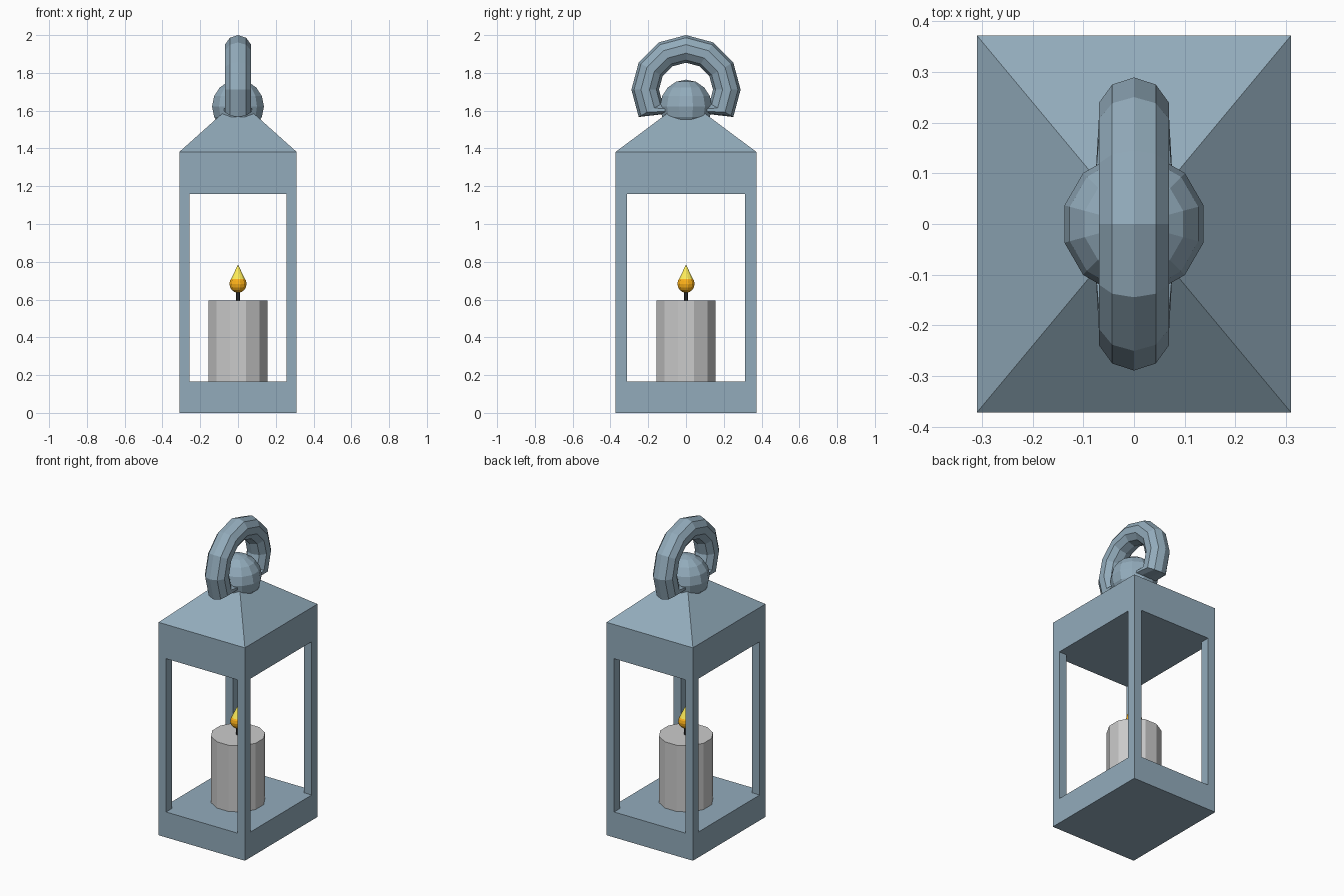
import bpy, bmesh
from math import pi, sin, cos, radians
from mathutils import Matrix, Vector

if "Cube" in bpy.data.objects:
    bpy.data.objects.remove(bpy.data.objects["Cube"])


def material(name, rgb):
    m = bpy.data.materials.new(name)
    m.diffuse_color = (*rgb, 1)
    m.use_nodes = True
    m.node_tree.nodes["Principled BSDF"].inputs["Base Color"].default_value = m.diffuse_color
    return m


METAL = material("blue_grey_metal", (0.29, 0.41, 0.50))
ORANGE = material("flame_orange", (1.0, 0.45, 0.01))
YELLOW = material("flame_yellow", (1.0, 0.85, 0.10))
DARK = material("wick_dark", (0.03, 0.03, 0.03))


def finish(name, bm, mat=None):
    bmesh.ops.recalc_face_normals(bm, faces=bm.faces)
    me = bpy.data.meshes.new(name)
    bm.to_mesh(me)
    bm.free()
    ob = bpy.data.objects.new(name, me)
    bpy.context.collection.objects.link(ob)
    if mat:
        me.materials.append(mat)
    return ob


def box(name, x0, x1, y0, y1, z0, z1):
    bm = bmesh.new()
    mid = Vector((x0 + x1, y0 + y1, z0 + z1)) / 2
    size = Matrix.Diagonal((x1 - x0, y1 - y0, z1 - z0, 1))
    bmesh.ops.create_cube(bm, size=1, matrix=Matrix.Translation(mid) @ size)
    return finish(name, bm, METAL)


def cone(name, r0, r1, z0, z1, sides, mat=None):
    bm = bmesh.new()
    turn = Matrix.Rotation(pi / sides, 4, 'Z')
    bmesh.ops.create_cone(bm, cap_ends=True, segments=sides, radius1=r0, radius2=r1,
                          depth=z1 - z0, matrix=Matrix.Translation((0, 0, (z0 + z1) / 2)) @ turn)
    return finish(name, bm, mat)


def ball(name, r, z, segments, rings, mat):
    bm = bmesh.new()
    turn = Matrix.Rotation(pi / segments, 4, 'Z')
    bmesh.ops.create_uvsphere(bm, u_segments=segments, v_segments=rings, radius=r,
                              matrix=Matrix.Translation((0, 0, z)) @ turn)
    return finish(name, bm, mat)


# Lantern housing: base, four corner posts, top block
W, D = 0.31, 0.372
box("base", -W, W, -D, D, 0, 0.165)
box("top_block", -W, W, -D, D, 1.16, 1.382)
for i, (sx, sy) in enumerate([(-1, -1), (1, -1), (1, 1), (-1, 1)]):
    xs = sorted((sx * W, sx * 0.256))
    ys = sorted((sy * D, sy * 0.313))
    box(f"corner_post_{i + 1}", *xs, *ys, 0.165, 1.16)

# Pyramid roof
bm = bmesh.new()
eave = [bm.verts.new(p) for p in [(-W, -D, 1.382), (W, -D, 1.382), (W, D, 1.382), (-W, D, 1.382)]]
apex = bm.verts.new((0, 0, 1.66))
bm.faces.new(eave)
for i in range(4):
    bm.faces.new((eave[i], eave[(i + 1) % 4], apex))
finish("roof", bm, METAL)

# Finial ball
ball("roof_ball", 0.142, 1.622, 12, 8, METAL)

# Ring handle: 240 degree arc whose ends pinch flat into the ball
SIDES, R, r, CZ = 10, 0.216, 0.073, 1.711
bm = bmesh.new()


def arc_loop(angle):
    pts = []
    for k in range(SIDES):
        t = 2 * pi * k / SIDES
        d = R + r * cos(t)
        pts.append((r * sin(t), d * cos(angle), CZ + d * sin(angle)))
    return pts


def pinched_loop(side):
    return [(0.08 * sin(2 * pi * k / SIDES), side * 0.09,
             1.603 - 0.018 * cos(2 * pi * k / SIDES)) for k in range(SIDES)]


path = [pinched_loop(1)]
path += [arc_loop(radians(a)) for a in range(-30, 211, 30)]
path += [pinched_loop(-1)]
loops = [[bm.verts.new(p) for p in pts] for pts in path]
for a, b in zip(loops, loops[1:]):
    for k in range(SIDES):
        n = (k + 1) % SIDES
        bm.faces.new((a[k], a[n], b[n], b[k]))
bm.faces.new(loops[0])
bm.faces.new(loops[-1])
finish("ring_handle", bm, METAL)

# Candle, wick and flame
cone("candle", 0.161, 0.161, 0.165, 0.595, 12)
cone("wick", 0.011, 0.011, 0.595, 0.66, 8, DARK)
ball("flame_bulb", 0.047, 0.683, 12, 8, ORANGE)
cone("flame_tip", 0.038, 0, 0.71, 0.785, 12, YELLOW)
